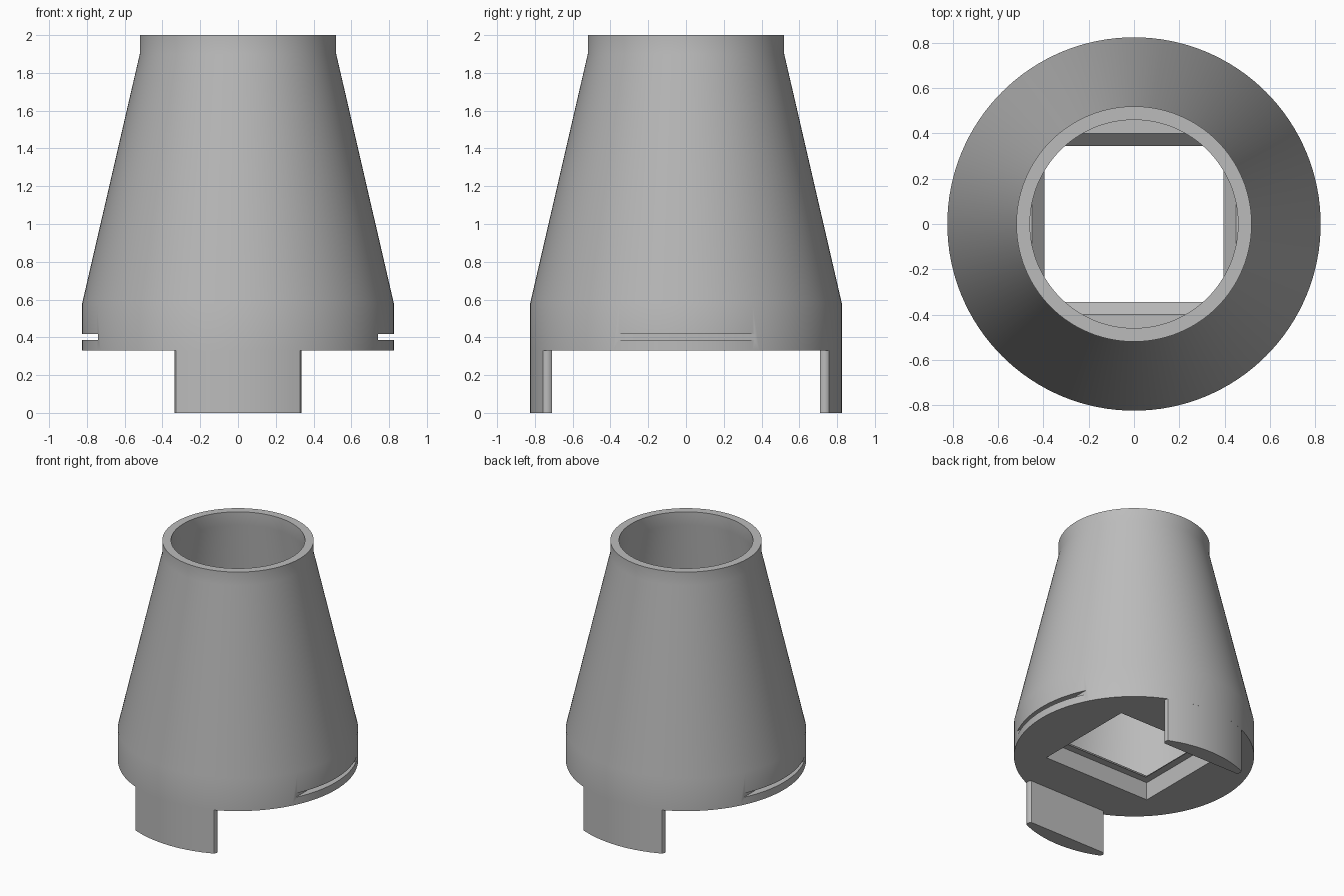
import bpy, bmesh, math

cube = bpy.data.objects.get("Cube")
if cube:
    bpy.data.objects.remove(cube)

grey = bpy.data.materials.new("plain grey")
grey.use_nodes = True
grey.diffuse_color = (0.5, 0.5, 0.5, 1)
grey.node_tree.nodes["Principled BSDF"].inputs["Base Color"].default_value = (0.5, 0.5, 0.5, 1)

R = 0.825          # base radius
BASE = 0.33        # underside of the base
FLOOR = 0.52       # chamber floor
SEGMENTS = 128


def make_object(name, bm):
    bmesh.ops.recalc_face_normals(bm, faces=bm.faces)
    mesh = bpy.data.meshes.new(name)
    bm.to_mesh(mesh)
    bm.free()
    obj = bpy.data.objects.new(name, mesh)
    obj.data.materials.append(grey)
    bpy.context.collection.objects.link(obj)
    return obj


def loft(name, rings):
    """Join rings of points with side faces and cap both ends."""
    bm = bmesh.new()
    loops = [[bm.verts.new(p) for p in ring] for ring in rings]
    for low, high in zip(loops, loops[1:]):
        for i in range(len(low)):
            j = (i + 1) % len(low)
            bm.faces.new((low[i], low[j], high[j], high[i]))
    bm.faces.new(loops[0][::-1])
    bm.faces.new(loops[-1])
    return make_object(name, bm)


def circle(r, z):
    angles = [2 * math.pi * i / SEGMENTS for i in range(SEGMENTS)]
    return [(r * math.cos(a), r * math.sin(a), z) for a in angles]


def rectangle(hx, hy, z, cx=0):
    return [(cx - hx, -hy, z), (cx + hx, -hy, z), (cx + hx, hy, z), (cx - hx, hy, z)]


def select_only(obj):
    bpy.ops.object.select_all(action="DESELECT")
    obj.select_set(True)
    bpy.context.view_layer.objects.active = obj


def cut(obj, cutter):
    cutter.hide_render = True
    mod = obj.modifiers.new("cut", "BOOLEAN")
    mod.operation = "DIFFERENCE"
    mod.solver = "EXACT"
    mod.object = cutter
    select_only(obj)
    bpy.ops.object.modifier_apply(modifier=mod.name)
    bpy.data.objects.remove(cutter)


def smooth(obj):
    select_only(obj)
    bpy.ops.object.shade_smooth_by_angle(angle=math.radians(30))


# Tapered body with a straight base and collar
body = loft("tapered_body", [circle(R, BASE), circle(R, 0.58), circle(0.52, 1.9), circle(0.52, 2)])

# Hollow chamber, open at the top
cut(body, loft("chamber_cutter", [circle(0.765, FLOOR), circle(0.765, 0.58),
                                  circle(0.46, 1.9), circle(0.46, 2.1)]))

# Rectangular recess underneath, and the bevelled opening above its ledge
cut(body, loft("recess_cutter", [rectangle(0.45, 0.4, 0.2), rectangle(0.45, 0.4, 0.465)]))
cut(body, loft("opening_cutter", [rectangle(0.45 + dz, 0.4 + dz, FLOOR + dz) for dz in (-0.08, 0.04)]))

# Narrow slot on each side of the base
for side in (-1, 1):
    cut(body, loft("slot_cutter", [rectangle(0.13, 0.6, z, side * 0.87) for z in (0.387, 0.417)]))
smooth(body)


# Front and back legs: flat inside, curved outside, rounded ends
half_angle = math.asin(0.328 / R)
for name, side in (("front_leg", -1), ("back_leg", 1)):
    outline = []
    for i in range(17):
        a = half_angle * (i / 8 - 1)
        outline.append((R * math.sin(a), R * math.cos(a)))
    right_end = [(0.334, 0.748), (0.337, 0.736), (0.334, 0.722), (0.324, 0.71)]
    outline += right_end + [(-x, y) for x, y in reversed(right_end)]
    smooth(loft(name, [[(x, side * y, z) for x, y in outline] for z in (0, BASE)]))
